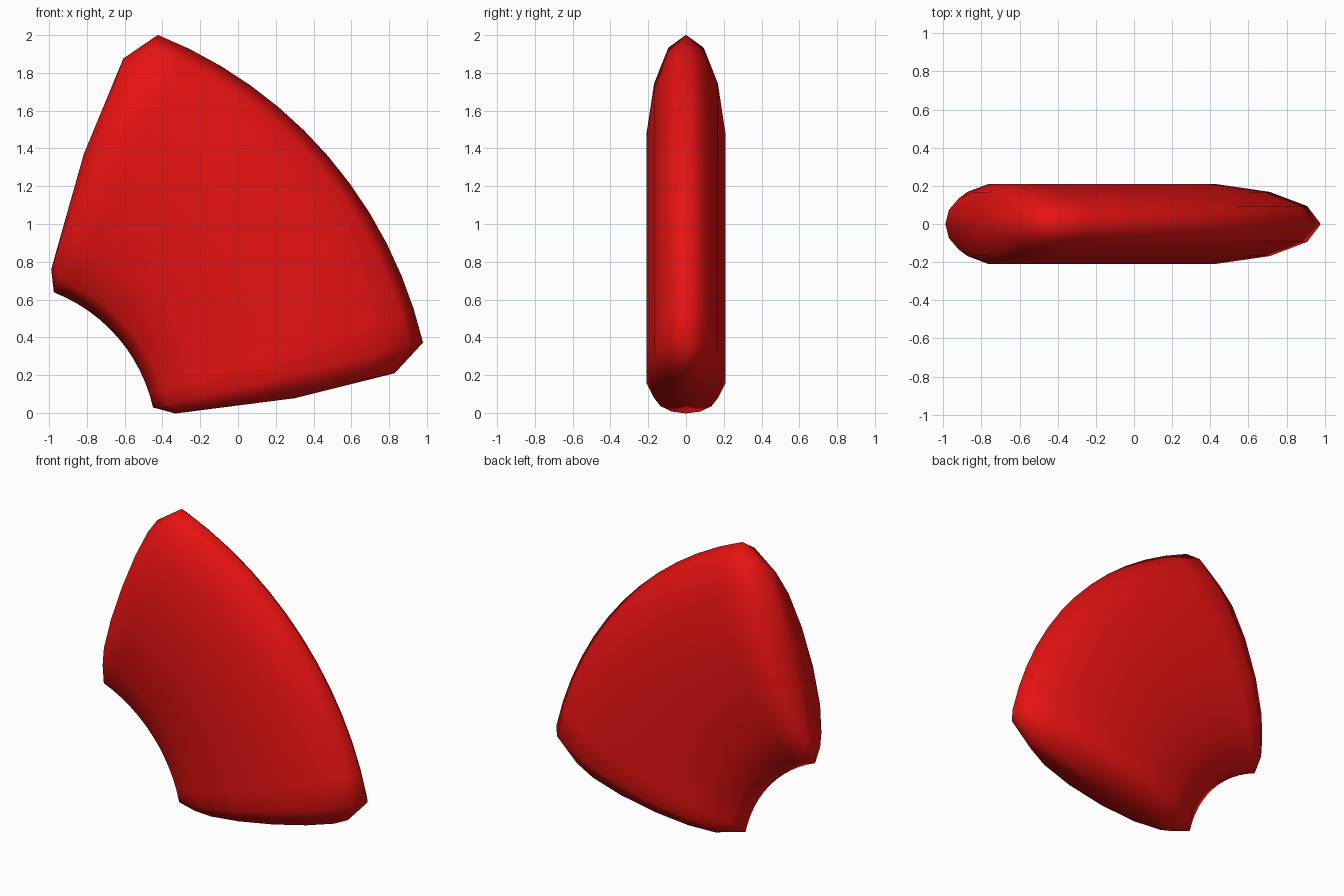
import bpy, bmesh
from math import cos, sin, radians, pi

if "Cube" in bpy.data.objects:
    bpy.data.objects.remove(bpy.data.objects["Cube"])

CX, CZ = -1.284, -0.159      # centre of the arc
MID = 40.75                  # direction of the wedge, degrees
SIDES, STEPS = 14, 12

bm = bmesh.new()


def point(r, y, deg):
    a = radians(MID + deg)
    return bm.verts.new((CX + r * cos(a), y, CZ + r * sin(a)))


def ring(centre, a, b, angle):
    """Elliptical cross-section; angle(c) gives the sweep angle in degrees."""
    out = []
    for i in range(SIDES):
        t = 2 * pi * i / SIDES
        out.append(point(centre + a * cos(t), b * sin(t), angle(cos(t))))
    return out


# Sections along the arc, with a smaller domed section beyond each end
def body(f):
    return ring(1.59, 0.735, 0.2154, lambda c: f * (27.8 - 0.25 * c))


def dome(side):
    return ring(1.555, 0.59, 0.172, lambda c: side * (31.15 - 0.3 * c))


rings = [dome(-1)] + [body(-1 + 2 * k / STEPS) for k in range(STEPS + 1)] + [dome(1)]
for p, q in zip(rings, rings[1:]):
    for i in range(SIDES):
        j = (i + 1) % SIDES
        bm.faces.new((p[i], p[j], q[j], q[i]))

# Close the ends with a fan to the dome tip
for section, side in ((rings[0], -1), (rings[-1], 1)):
    tip = point(1.6, 0, side * 32.25)
    for i in range(SIDES):
        bm.faces.new((section[i], section[(i + 1) % SIDES], tip))

bmesh.ops.recalc_face_normals(bm, faces=bm.faces)
for f in bm.faces:
    f.smooth = True
mesh = bpy.data.meshes.new("curved_wedge")
bm.to_mesh(mesh)
bm.free()

# Red finish
red = bpy.data.materials.new("red")
red.diffuse_color = (0.8, 0.006, 0.006, 1)
red.use_nodes = True
red.node_tree.nodes["Principled BSDF"].inputs["Base Color"].default_value = red.diffuse_color
mesh.materials.append(red)
obj = bpy.data.objects.new("curved_wedge", mesh)
bpy.context.collection.objects.link(obj)
